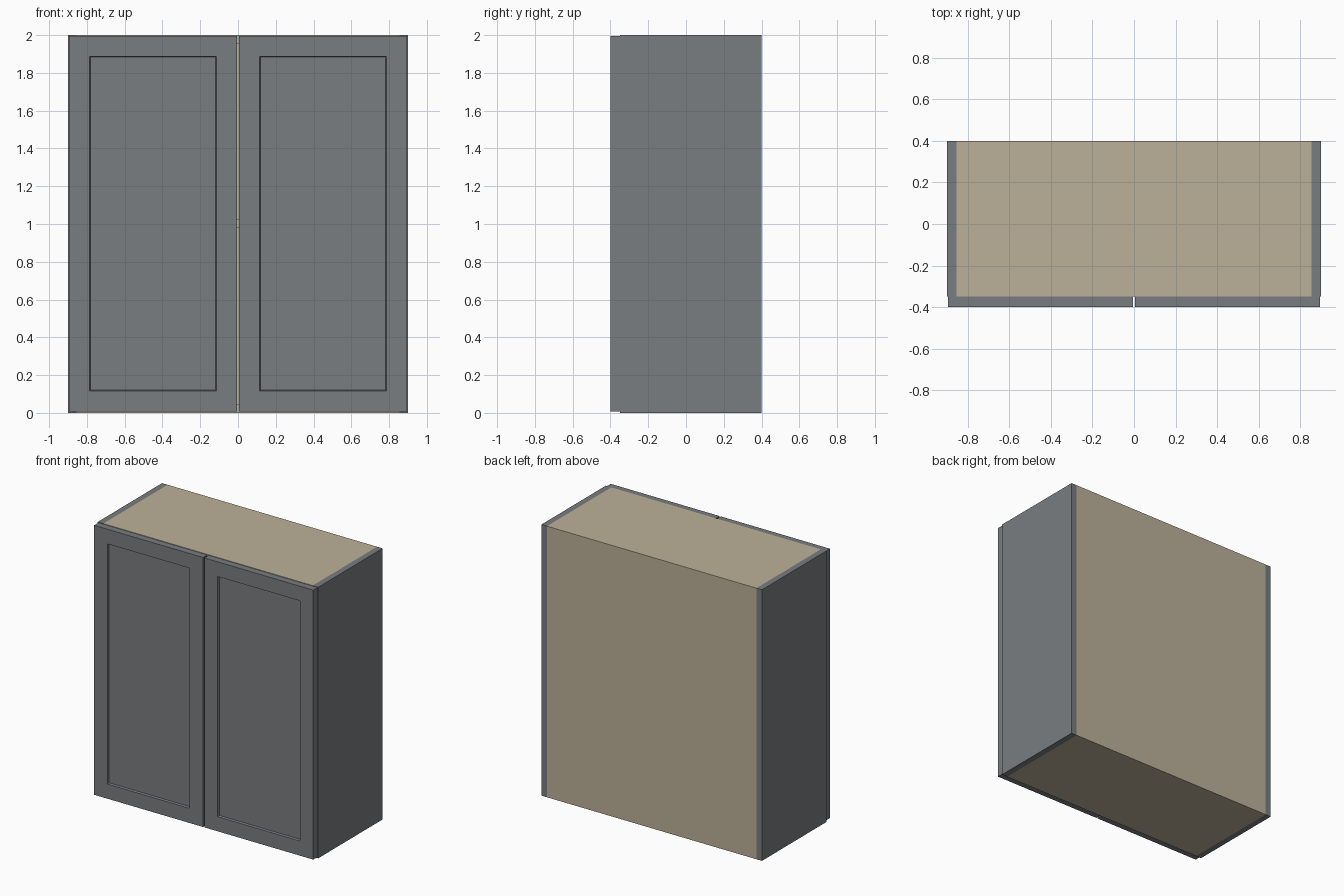
import bpy, bmesh

if "Cube" in bpy.data.objects:
    bpy.data.objects.remove(bpy.data.objects["Cube"])


def material(name, color):
    m = bpy.data.materials.new(name)
    m.diffuse_color = color
    m.use_nodes = True
    m.node_tree.nodes["Principled BSDF"].inputs["Base Color"].default_value = m.diffuse_color
    return m


paint = material("painted_grey", (0.19, 0.205, 0.215, 1))
ply = material("plywood", (0.50, 0.44, 0.315, 1))


def box(name, lo, hi, mat, recess=None):
    """Box from corner to corner; recess=(border, bevel, depth) sinks a front panel."""
    bm = bmesh.new()
    bmesh.ops.create_cube(bm, size=1)
    for v in bm.verts:
        v.co = [(a + b) / 2 + c * (b - a) for a, b, c in zip(lo, hi, v.co)]
    if recess:
        border, bevel, depth = recess
        bm.normal_update()
        front = min(bm.faces, key=lambda f: f.calc_center_median().y)
        bmesh.ops.inset_region(bm, faces=[front], thickness=border)
        bmesh.ops.inset_region(bm, faces=[front], thickness=bevel)
        for v in front.verts:
            v.co.y += depth
    bmesh.ops.recalc_face_normals(bm, faces=bm.faces)
    mesh = bpy.data.meshes.new(name)
    bm.to_mesh(mesh)
    bm.free()
    mesh.materials.append(mat)
    obj = bpy.data.objects.new(name, mesh)
    bpy.context.collection.objects.link(obj)
    return obj


T = 0.045            # board thickness
W, H = 0.9, 2.0      # half width, height
FRONT, BACK = -0.35, 0.4

# Side panels and shaker doors
for side, s in (("left", -1), ("right", 1)):
    x0, x1 = sorted((s * (W - T), s * W))
    box(side + "_side_panel", (x0, FRONT, 0), (x1, BACK, H), paint)
    x0, x1 = sorted((s * 0.006, s * (W - 0.006)))
    box(side + "_door", (x0, -0.4, 0.008), (x1, FRONT, H - 0.004), paint,
        recess=(0.153, 0.006, 0.015))

# Bottom, shelf and top boards between the sides
inner = W - T
box("bottom_board", (-inner, FRONT, 0), (inner, BACK, T), ply)
box("shelf", (-inner, FRONT + 0.005, 0.98), (inner, BACK - 0.02, 1.025), ply)
box("top_board", (-inner, FRONT, H - T), (inner, BACK, H), ply)

# Back board, flush with the rear edges
box("back_board", (-inner, BACK - 0.02, T), (inner, BACK, H - T), ply)
